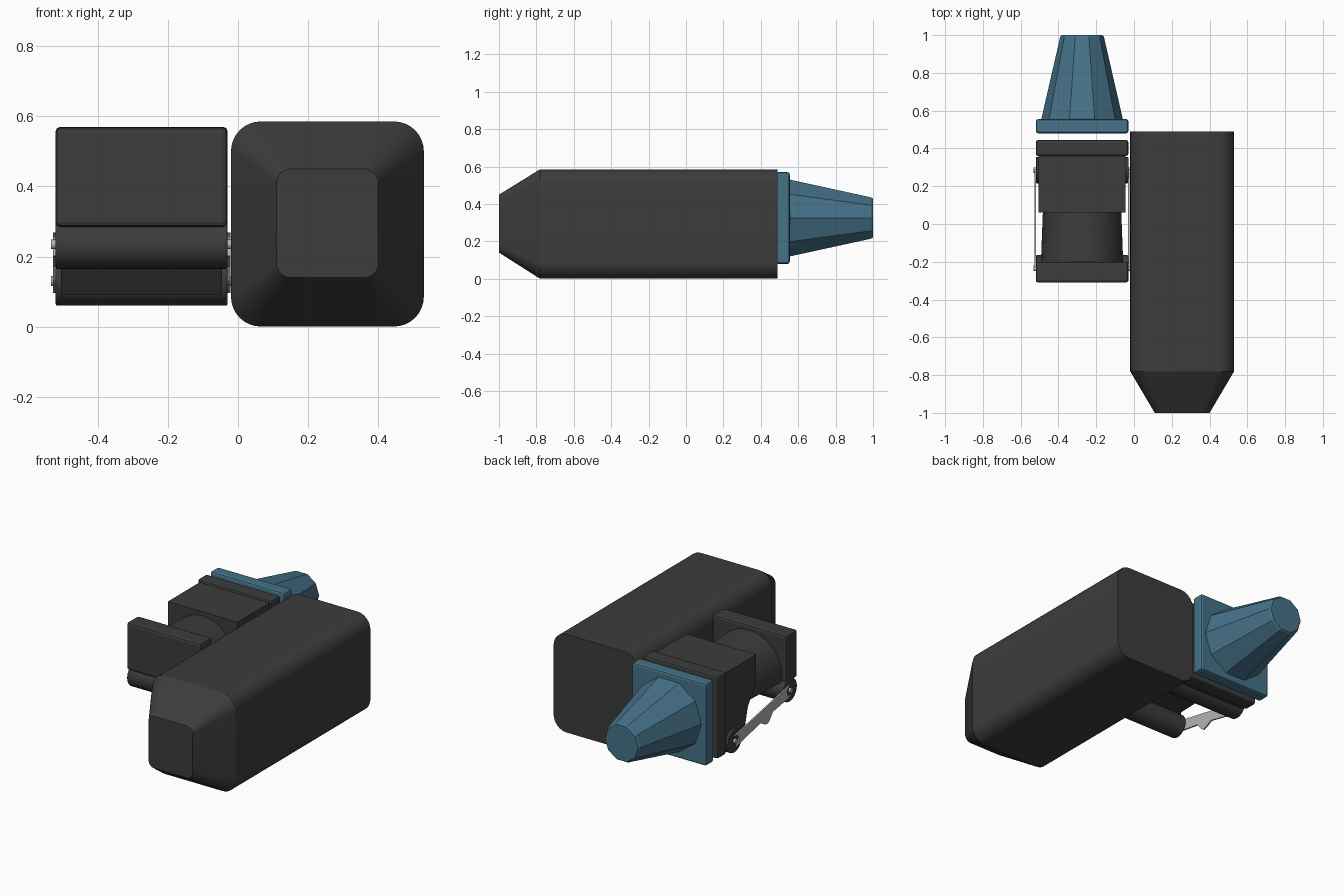
import bpy, bmesh, math
from mathutils import Vector

if "Cube" in bpy.data.objects:
    bpy.data.objects.remove(bpy.data.objects["Cube"])


def material(name, rgb):
    m = bpy.data.materials.new(name)
    m.diffuse_color = (*rgb, 1)
    m.use_nodes = True
    m.node_tree.nodes["Principled BSDF"].inputs["Base Color"].default_value = m.diffuse_color
    return m


DARK = material("dark_plastic", (0.045, 0.045, 0.045))
BLUE = material("blue_plastic", (0.06, 0.17, 0.25))
STEEL = material("steel", (0.45, 0.45, 0.45))
CX, CZ = -0.275, 0.325          # axis of the side unit
W = 0.245                       # half width of its plates


def loft(name, rings, mat, bevel=0.0, smooth=None):
    """Skin matching closed rings of points and cap both ends."""
    bm = bmesh.new()
    rows = [[bm.verts.new(p) for p in r] for r in rings]
    n = len(rows[0])
    for a, b in zip(rows, rows[1:]):
        for i in range(n):
            j = (i + 1) % n
            bm.faces.new((a[i], a[j], b[j], b[i]))
    bm.faces.new(rows[0])
    bm.faces.new(rows[-1])
    bmesh.ops.recalc_face_normals(bm, faces=bm.faces)
    me = bpy.data.meshes.new(name)
    bm.to_mesh(me)
    bm.free()
    ob = bpy.data.objects.new(name, me)
    bpy.context.collection.objects.link(ob)
    me.materials.append(mat)
    if bevel:
        mod = ob.modifiers.new("bevel", "BEVEL")
        mod.width, mod.segments, mod.limit_method = bevel, 2, 'ANGLE'
        mod.angle_limit = math.radians(50)
    if smooth:
        bpy.context.view_layer.objects.active = ob
        ob.select_set(True)
        bpy.ops.object.shade_smooth_by_angle(angle=math.radians(smooth))
        ob.select_set(False)
    return ob


def rounded_rect(y, cx, cz, w, h, r, seg=8):
    pts = []
    for k, (sx, sz) in enumerate(((1, 1), (-1, 1), (-1, -1), (1, -1))):
        for i in range(seg + 1):
            a = math.pi / 2 * (k + i / seg)
            pts.append((cx + sx * (w / 2 - r) + r * math.cos(a), y,
                        cz + sz * (h / 2 - r) + r * math.sin(a)))
    return pts


def box(name, x0, x1, y0, y1, z0, z1, mat, bevel):
    return loft(name, [[(x0, y, z0), (x1, y, z0), (x1, y, z1), (x0, y, z1)]
                       for y in (y0, y1)], mat, bevel)


def side_profile(name, yz, x0, x1, mat, bevel=0.0, smooth=None):
    return loft(name, [[(x, y, z) for y, z in yz] for x in (x0, x1)], mat, bevel, smooth)


def circle(y, z, r, n=32):
    return [(y + r * math.cos(2 * math.pi * i / n), z + r * math.sin(2 * math.pi * i / n))
            for i in range(n)]


# long main body with tapered nose
loft("main_body", [rounded_rect(-1.0, 0.255, 0.295, 0.29, 0.31, 0.04),
                   rounded_rect(-0.78, 0.255, 0.293, 0.55, 0.585, 0.085),
                   rounded_rect(0.49, 0.255, 0.293, 0.55, 0.585, 0.085)], DARK, smooth=25)

# blue flange and faceted nozzle
box("nozzle_flange", CX - W, CX + W, 0.48, 0.555, 0.08, 0.57, BLUE, 0.012)


def ring(y, r, n):
    return [(CX + r * math.cos(2 * math.pi * i / n), y, CZ + r * math.sin(2 * math.pi * i / n))
            for i in range(n)]


loft("nozzle", [ring(0.55, 0.217, 10), ring(0.99, 0.116, 10), ring(1.0, 0.109, 10)], BLUE)

# rear plate and shaped block
box("rear_plate", CX - W, CX + W, 0.36, 0.445, 0.08, 0.57, DARK, 0.012)
side_profile("rear_block", [(0.06, 0.555), (0.06, 0.37), (0.10, 0.335), (0.14, 0.27),
                            (0.165, 0.17), (0.22, 0.09), (0.361, 0.09), (0.361, 0.555)],
             CX - 0.23, CX + 0.23, DARK)

# arched middle section
def arch(y, r):
    pts = [(CX + r * math.cos(math.pi * i / 10), y, CZ + r * math.sin(math.pi * i / 10))
           for i in range(11)]
    return pts + [(CX - r, y, 0.29), (CX + r, y, 0.29)]


loft("arched_neck", [arch(-0.21, 0.218), arch(0.08, 0.207)], DARK, smooth=25)

# front plate with raised panel edge
box("front_plate", CX - W, CX + W, -0.31, -0.2, 0.285, 0.568, DARK, 0.014)

# hinge rollers, their pins and the linking arms on both sides
PIVOTS = ((0.285, 0.13), (-0.235, 0.235))
for label, (y, z) in zip(("rear", "front"), PIVOTS):
    side_profile(label + "_roller", circle(y, z, 0.07), CX - W, CX + W, DARK, 0.005, 40)
    side_profile(label + "_pin", circle(y, z, 0.014, 16), CX - 0.258, CX + 0.258, STEEL, 0, 40)

a, b = (Vector(p) for p in PIVOTS)
d = (b - a).normalized()
nrm = Vector((-d.y, d.x))
if nrm.y > 0:
    nrm = -nrm                  # points downwards
base = math.atan2(nrm.y, nrm.x)
outline = []
for i in range(9):              # rounded front end
    t = base + math.pi * i / 8
    outline.append(b + 0.034 * Vector((math.cos(t), math.sin(t))))
for i in range(9):              # rounded rear end
    t = base + math.pi + math.pi * i / 8
    outline.append(a + 0.034 * Vector((math.cos(t), math.sin(t))))
mid = a.lerp(b, 0.55)
for along, down in ((-0.06, 0.028), (-0.022, 0.06), (0, 0.07), (0.022, 0.06), (0.06, 0.028)):
    outline.append(mid + d * along + nrm * down)
for label, s in (("left", -1), ("right", 1)):
    side_profile(label + "_link_arm", [tuple(p) for p in outline],
                 CX + s * 0.244, CX + s * 0.253, STEEL)
